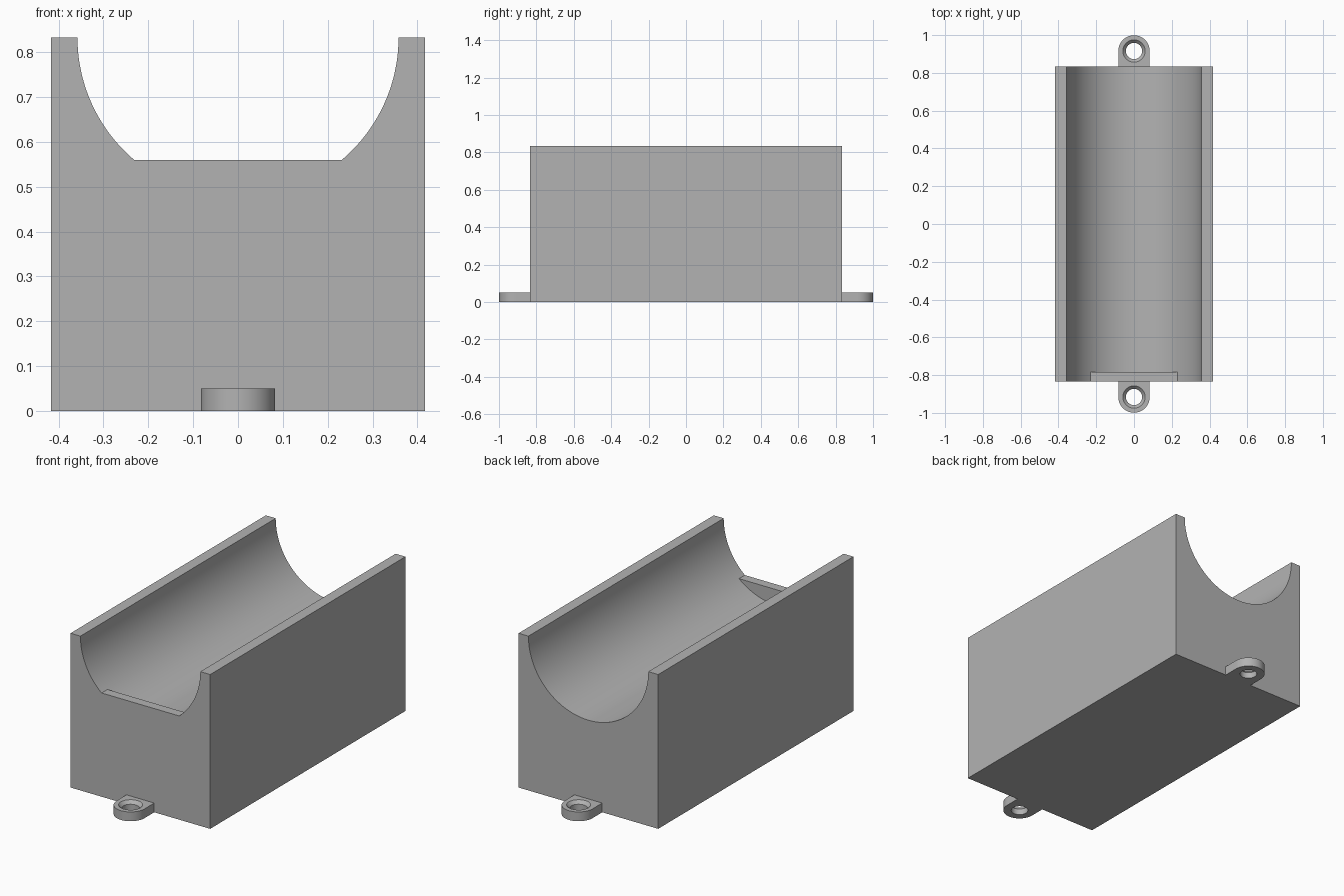
import bpy, bmesh, math

if "Cube" in bpy.data.objects:
    bpy.data.objects.remove(bpy.data.objects["Cube"])

grey = bpy.data.materials.new("matte grey")
grey.use_nodes = True
grey.diffuse_color = (0.45, 0.45, 0.45, 1)
grey.node_tree.nodes["Principled BSDF"].inputs["Base Color"].default_value = grey.diffuse_color

HALF_W, HALF_L, HEIGHT = 0.417, 0.833, 0.833
GROOVE_R, LIP_Z, LIP_Y = 0.358, 0.56, -0.783
TAB_R, TAB_H = 0.083, 0.05


def finish(name, bm):
    bmesh.ops.recalc_face_normals(bm, faces=bm.faces)
    mesh = bpy.data.meshes.new(name)
    bm.to_mesh(mesh)
    bm.free()
    mesh.materials.append(grey)
    obj = bpy.data.objects.new(name, mesh)
    bpy.context.collection.objects.link(obj)
    bpy.ops.object.select_all(action='DESELECT')
    obj.select_set(True)
    bpy.context.view_layer.objects.active = obj
    bpy.ops.object.shade_smooth_by_angle(angle=math.radians(30))
    return obj


# Block with a half-round groove, closed at the front by a low flat lip
def build_cradle():
    bm = bmesh.new()
    lip_a = math.asin((HEIGHT - LIP_Z) / GROOVE_R)
    side, mid = 20, 32
    angles = [lip_a * k / side for k in range(side)]
    angles += [lip_a + (math.pi - 2 * lip_a) * k / mid for k in range(mid)]
    angles += [math.pi - lip_a * (1 - k / side) for k in range(side + 1)]
    last = len(angles) - 1
    i, j = side, side + mid

    def arc(y, keep):
        return {k: bm.verts.new((GROOVE_R * math.cos(a), y, HEIGHT - GROOVE_R * math.sin(a)))
                for k, a in enumerate(angles) if keep(k)}

    front = arc(-HALF_L, lambda k: k <= i or k >= j)
    lip = arc(LIP_Y, lambda k: True)
    back = arc(HALF_L, lambda k: True)

    # Groove surface
    for k in range(last):
        bm.faces.new((lip[k], lip[k + 1], back[k + 1], back[k]))
        if k < i or k >= j:
            bm.faces.new((front[k], front[k + 1], lip[k + 1], lip[k]))

    # Lip top and inner face
    bm.faces.new((front[i], front[j], lip[j], lip[i]))
    bm.faces.new([lip[k] for k in range(i, j + 1)])

    # Ends, rims, sides and base
    corners = [[bm.verts.new((x, y, z)) for x, z in
                ((-HALF_W, HEIGHT), (-HALF_W, 0), (HALF_W, 0), (HALF_W, HEIGHT))]
               for y in (-HALF_L, HALF_L)]
    f, b = corners
    bm.faces.new(f + [front[k] for k in sorted(front)])
    bm.faces.new(b + [back[k] for k in sorted(back)])
    for k in range(3):
        bm.faces.new((f[k], f[k + 1], b[k + 1], b[k]))
    for c, k in ((3, 0), (0, last)):
        bm.faces.new((f[c], b[c], back[k], lip[k], front[k]))
    finish("cradle_block", bm)


# Screw tab: round outer end, square inner end, countersunk hole
def build_tab(name, direction):
    bm = bmesh.new()
    count = 64

    def ring(radius, z, square=False):
        verts = []
        for k in range(count):
            a = 2 * math.pi * k / count
            x, y = math.cos(a), math.sin(a)
            s = radius
            if square and y < 0:
                s /= max(abs(x), abs(y))
            verts.append(bm.verts.new((x * s, direction * (HALF_L + TAB_R + y * s), z)))
        return verts

    rings = [ring(TAB_R, TAB_H, True), ring(TAB_R, 0, True),
             ring(0.043, 0), ring(0.043, 0.033), ring(0.059, TAB_H)]
    for r, s in zip(rings, rings[1:] + rings[:1]):
        for k in range(count):
            n = (k + 1) % count
            bm.faces.new((r[k], r[n], s[n], s[k]))
    finish(name, bm)


build_cradle()
build_tab("front_screw_tab", -1)
build_tab("back_screw_tab", 1)
